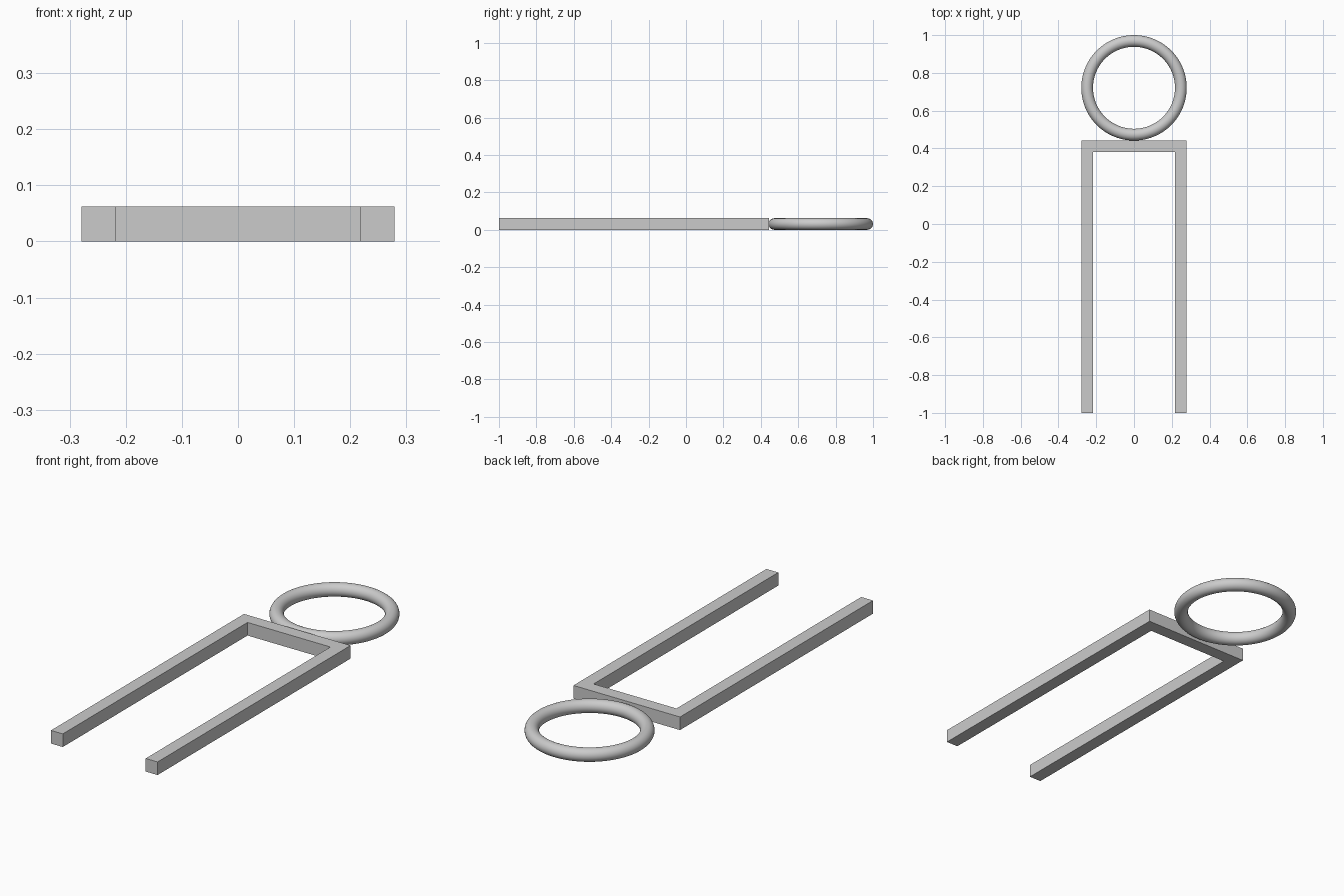
import bpy, bmesh

cube = bpy.data.objects.get("Cube")
if cube:
    bpy.data.objects.remove(cube, do_unlink=True)

HALF_W, BAR, BACK = 0.279, 0.062, 0.443
R = BAR / 2

grey = bpy.data.materials.new("plain grey")
grey.use_nodes = True
grey.diffuse_color = (0.6, 0.6, 0.6, 1)
grey.node_tree.nodes["Principled BSDF"].inputs["Base Color"].default_value = (0.6, 0.6, 0.6, 1)

# Square-section fork: U-shaped outline extruded upward
inner = HALF_W - BAR
half = [(inner, BACK - BAR), (inner, -1), (HALF_W, -1), (HALF_W, BACK)]
outline = half + [(-x, y) for x, y in reversed(half)]
bm = bmesh.new()
face = bm.faces.new([bm.verts.new((x, y, 0)) for x, y in outline])
top = bmesh.ops.extrude_face_region(bm, geom=[face])["geom"]
bmesh.ops.translate(bm, vec=(0, 0, BAR),
                    verts=[g for g in top if isinstance(g, bmesh.types.BMVert)])
bmesh.ops.recalc_face_normals(bm, faces=bm.faces)
mesh = bpy.data.meshes.new("fork")
bm.to_mesh(mesh)
bm.free()
fork = bpy.data.objects.new("fork", mesh)
bpy.context.collection.objects.link(fork)
mesh.materials.append(grey)

# Round ring handle touching the back bar
bpy.ops.mesh.primitive_torus_add(location=(0, 1 - HALF_W, R), major_radius=HALF_W - R,
                                 minor_radius=R, major_segments=96, minor_segments=32)
ring = bpy.context.object
ring.name = "ring_handle"
ring.data.materials.append(grey)
bpy.ops.object.shade_smooth()
